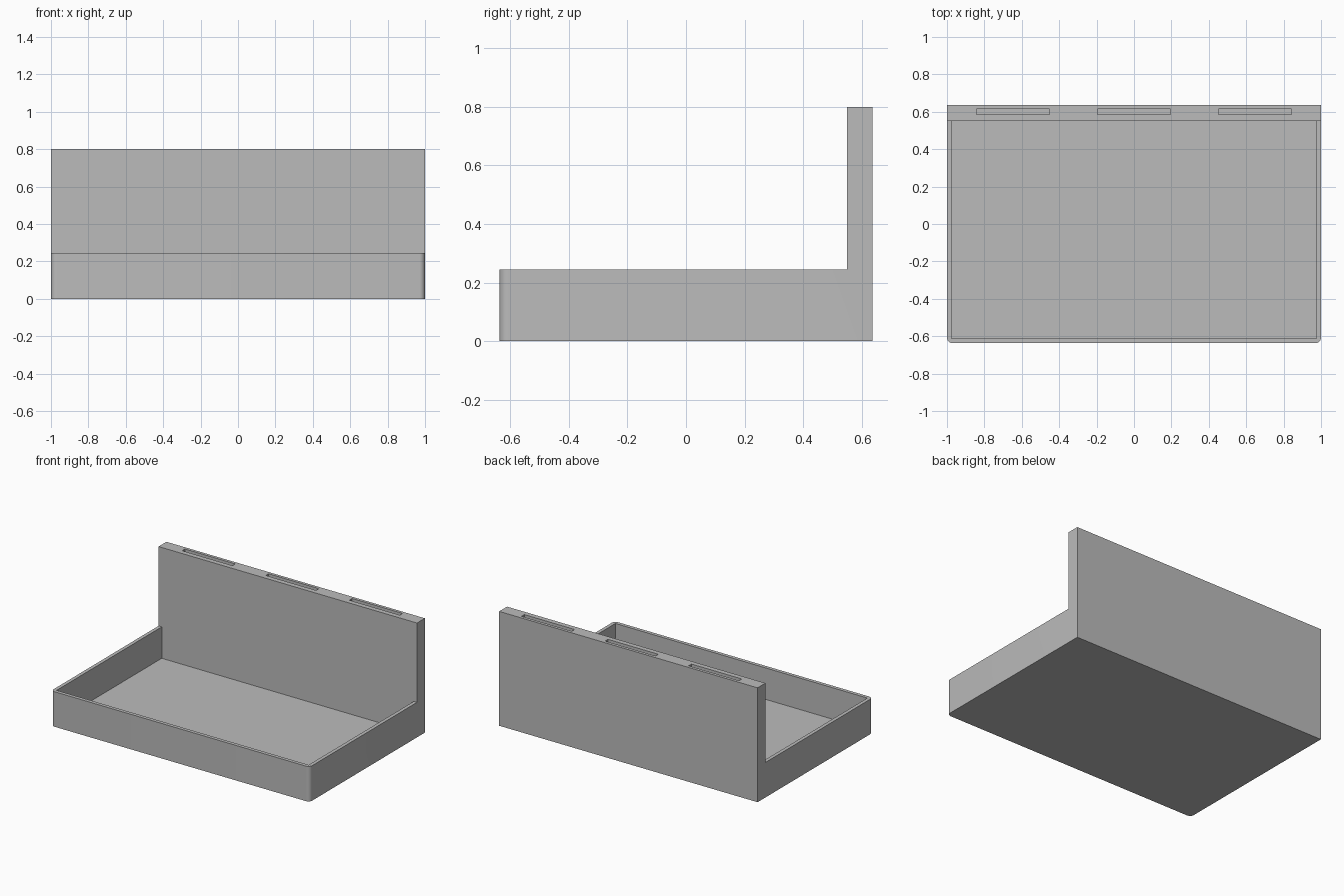
import bpy, bmesh, math
from mathutils import Vector

cube = bpy.data.objects.get("Cube")
if cube:
    bpy.data.objects.remove(cube, do_unlink=True)

HALF_DEPTH, WALL_FRONT = 0.637, 0.55
TRAY_HEIGHT, HEIGHT = 0.245, 0.8
THICK = 0.025

grey = bpy.data.materials.new("light_grey")
grey.use_nodes = True
grey.diffuse_color = (0.5, 0.5, 0.5, 1)
grey.node_tree.nodes["Principled BSDF"].inputs["Base Color"].default_value = (0.5, 0.5, 0.5, 1)


def finish(bm, name):
    bmesh.ops.recalc_face_normals(bm, faces=bm.faces)
    mesh = bpy.data.meshes.new(name)
    bm.to_mesh(mesh)
    bm.free()
    mesh.materials.append(grey)
    obj = bpy.data.objects.new(name, mesh)
    bpy.context.collection.objects.link(obj)
    return obj


def extrude_profile(bm, points, x0, x1):
    """Sweep a (y, z) outline along x."""
    face = bm.faces.new([bm.verts.new((x0, y, z)) for y, z in points])
    swept = bmesh.ops.extrude_face_region(bm, geom=[face])
    verts = [v for v in swept["geom"] if isinstance(v, bmesh.types.BMVert)]
    bmesh.ops.translate(bm, verts=verts, vec=Vector((x1 - x0, 0, 0)))


def rect(y0, y1, z0, z1):
    return [(y0, z0), (y1, z0), (y1, z1), (y0, z1)]


# Tray and tall back wall as one L-shaped block with rounded front corners
bm = bmesh.new()
extrude_profile(bm, [(-HALF_DEPTH, 0), (HALF_DEPTH, 0), (HALF_DEPTH, HEIGHT),
                     (WALL_FRONT, HEIGHT), (WALL_FRONT, TRAY_HEIGHT),
                     (-HALF_DEPTH, TRAY_HEIGHT)], -1, 1)
corners = [e for e in bm.edges
           if all(v.co.y < -0.6 for v in e.verts)
           and abs(e.verts[0].co.z - e.verts[1].co.z) > 0.1]
bmesh.ops.bevel(bm, geom=corners, offset=0.03, segments=8, profile=0.5,
                affect='EDGES')
body = finish(bm, "tray_with_back_wall")

# Hollow of the tray
bm = bmesh.new()
extrude_profile(bm, rect(-HALF_DEPTH + THICK, WALL_FRONT, THICK, 0.3),
                -1 + THICK, 1 - THICK)
hollow = finish(bm, "tray_hollow_cutter")

# Three narrow slots in the top of the back wall
bm = bmesh.new()
for x in (-0.647, 0, 0.647):
    extrude_profile(bm, rect(0.585, 0.616, 0.4, 0.9), x - 0.195, x + 0.195)
slots = finish(bm, "slot_cutter")

bpy.context.view_layer.objects.active = body
body.select_set(True)
for cutter in (hollow, slots):
    cutter.hide_render = True
    mod = body.modifiers.new(cutter.name, 'BOOLEAN')
    mod.operation = 'DIFFERENCE'
    mod.solver = 'EXACT'
    mod.object = cutter
    bpy.ops.object.modifier_apply(modifier=mod.name)
    bpy.data.objects.remove(cutter, do_unlink=True)

bpy.ops.object.shade_smooth_by_angle(angle=math.radians(30))
